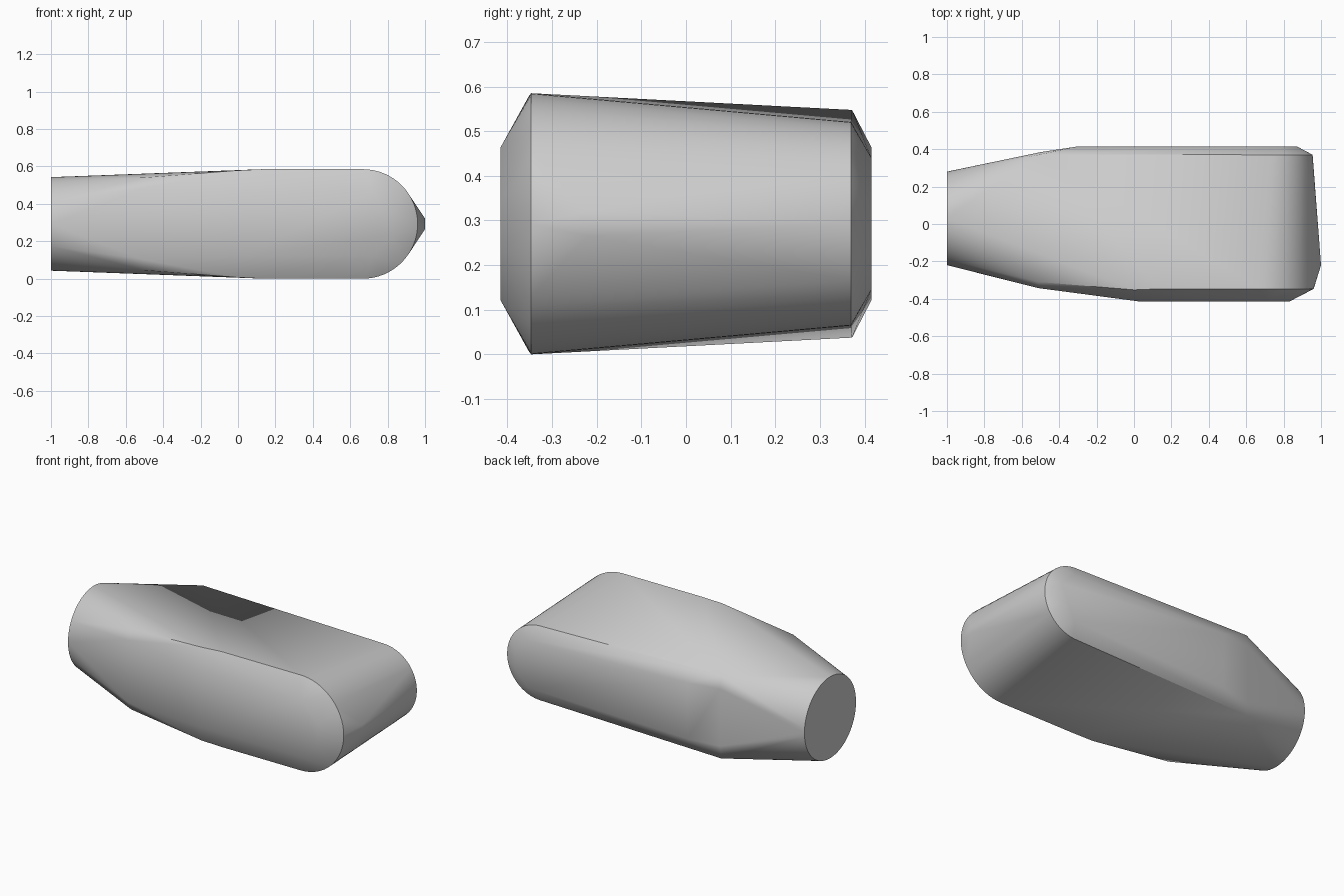
import bpy, bmesh, math

if "Cube" in bpy.data.objects:
    bpy.data.objects.remove(bpy.data.objects["Cube"], do_unlink=True)

MID = 0.2925  # height of the horizontal symmetry plane

grey = bpy.data.materials.new("plain grey")
grey.diffuse_color = (0.6, 0.6, 0.6, 1)
grey.use_nodes = True
grey.node_tree.nodes["Principled BSDF"].inputs["Base Color"].default_value = (0.6, 0.6, 0.6, 1)

points = []


def pair(x, y, half):
    """Two points mirrored above and below the middle height."""
    points.extend([(x, y, MID + half), (x, y, MID - half)])


def round_end(cx, y, r, steps=32):
    """Half circle bulging toward +x in a plane of constant y."""
    for i in range(steps + 1):
        a = math.pi * (i / steps - 0.5)
        points.append((cx + r * math.cos(a), y, MID + r * math.sin(a)))


# Flat round end
for i in range(64):
    a = math.tau * i / 64
    points.append((-1, 0.03 + 0.25 * math.cos(a), MID + 0.25 * math.sin(a)))

# Rounded rims, front and back
round_end(0.668, -0.347, 0.2925)
round_end(0.727, 0.37, 0.228)
for x, y, half in [(0.13, -0.347, 0.2925), (0.0, -0.352, 0.286), (-0.51, -0.31, 0.247),
                   (-0.5, 0.372, 0.255)]:
    pair(x, y, half)

# Raised front panel
for x, y, half in [(0.035, -0.415, 0.172), (0.72, -0.415, 0.172), (0.83, -0.415, 0.06),
                   (-0.51, -0.343, 0.19)]:
    pair(x, y, half)

# Raised back panel
for x, y, half in [(-0.3, 0.415, 0.172), (0.78, 0.415, 0.148), (0.87, 0.415, 0.06),
                   (-0.5, 0.384, 0.175)]:
    pair(x, y, half)

# Blunt nose ridge
pair(1.0, -0.22, 0.028)

# Skin stretched over all the sections
bm = bmesh.new()
for p in points:
    bm.verts.new(p)
hull = bmesh.ops.convex_hull(bm, input=bm.verts[:])
loose = [v for v in bm.verts if not v.link_faces]
bmesh.ops.delete(bm, geom=loose, context="VERTS")
bmesh.ops.dissolve_limit(bm, angle_limit=math.radians(0.3), verts=bm.verts[:], edges=bm.edges[:])
bmesh.ops.recalc_face_normals(bm, faces=bm.faces[:])
mesh = bpy.data.meshes.new("rounded_body")
bm.to_mesh(mesh)
bm.free()
mesh.materials.append(grey)

body = bpy.data.objects.new("rounded_body", mesh)
bpy.context.collection.objects.link(body)
bpy.ops.object.select_all(action="DESELECT")
body.select_set(True)
bpy.context.view_layer.objects.active = body
bpy.ops.object.shade_smooth_by_angle(angle=math.radians(30))
